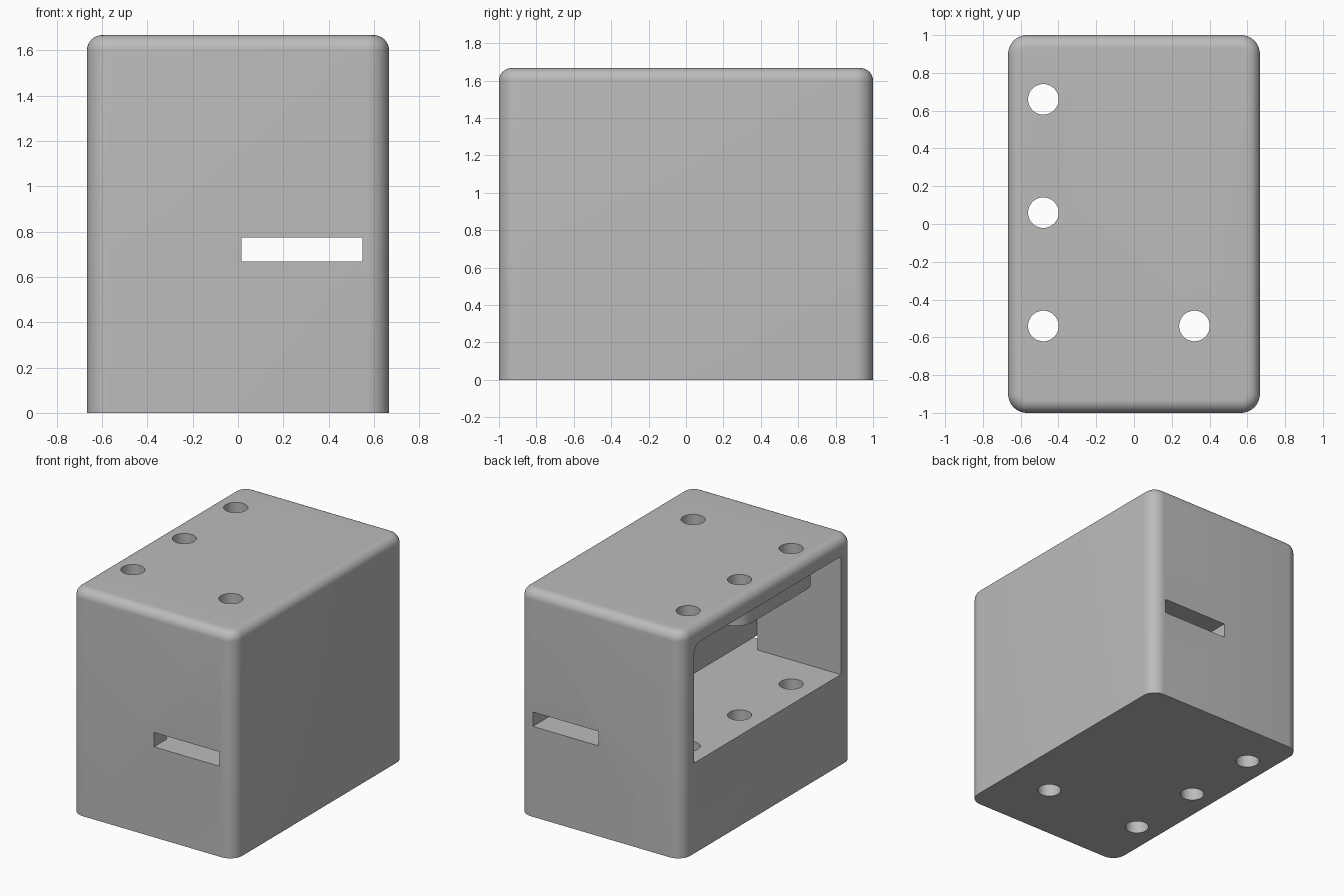
import bpy, bmesh, math

cube = bpy.data.objects.get("Cube")
if cube:
    bpy.data.objects.remove(cube, do_unlink=True)

grey = bpy.data.materials.new("plain_grey")
grey.use_nodes = True
grey.diffuse_color = (0.5, 0.5, 0.5, 1)
grey.node_tree.nodes["Principled BSDF"].inputs["Base Color"].default_value = grey.diffuse_color

W, D, H = 1.333, 2.0, 1.667
FLOOR, INNER = 0.667, 0.015
HOLE_X = -0.48


def make(name, bm):
    bmesh.ops.recalc_face_normals(bm, faces=bm.faces)
    mesh = bpy.data.meshes.new(name)
    bm.to_mesh(mesh)
    bm.free()
    mesh.materials.append(grey)
    ob = bpy.data.objects.new(name, mesh)
    bpy.context.collection.objects.link(ob)
    return ob


def box(lo, hi):
    bm = bmesh.new()
    bmesh.ops.create_cube(bm, size=1)
    for v in bm.verts:
        for i in range(3):
            v.co[i] = hi[i] if v.co[i] > 0 else lo[i]
    return bm


def round_edges(bm, pick, radius, segments):
    edges = [e for e in bm.edges if pick(*[v.co for v in e.verts])]
    bmesh.ops.bevel(bm, geom=edges, offset=radius, segments=segments,
                    profile=0.5, affect='EDGES', clamp_overlap=True)


def capsule(x, y0, y1, r, z0, z1, n=48):
    """Upright prism with round ends; a plain cylinder when y0 equals y1."""
    bm = bmesh.new()
    ring = []
    for i in range(n):
        a = 2 * math.pi * (i + 0.5) / n
        y = y1 if math.sin(a) > 0 else y0
        ring.append(bm.verts.new((x + r * math.cos(a), y + r * math.sin(a), z0)))
    base = bm.faces.new(ring)
    out = bmesh.ops.extrude_face_region(bm, geom=[base])
    for v in out["geom"]:
        if isinstance(v, bmesh.types.BMVert):
            v.co.z = z1
    return bm


def combine(target, tool, operation):
    tool.hide_render = True
    mod = target.modifiers.new(tool.name, 'BOOLEAN')
    mod.operation = operation
    mod.solver = 'EXACT'
    mod.object = tool
    bpy.context.view_layer.objects.active = target
    bpy.ops.object.modifier_apply(modifier=mod.name)
    bpy.data.objects.remove(tool, do_unlink=True)


# Housing: block with rounded upright edges and a rounded top rim
bm = box((-W / 2, -D / 2, 0), (W / 2, D / 2, H))
round_edges(bm, lambda a, b: abs(a.z - b.z) > 1, 0.1, 10)
round_edges(bm, lambda a, b: min(a.z, b.z) > H - 0.001, 0.067, 8)
housing = make("housing", bm)

# Side bay, open on one side
bm = box((-1, -0.853, FLOOR), (INNER + 0.001, 0.857, 1.538))
round_edges(bm, lambda a, b: min(a.y, b.y) > 0.8 and min(a.z, b.z) > 1.5, 0.07, 8)
combine(housing, make("side_bay", bm), 'DIFFERENCE')

# Flat slot running from front to back
combine(housing, make("slot", box((INNER, -1.2, FLOOR), (0.55, 1.2, 0.773))), 'DIFFERENCE')

# Long boss under the bay ceiling
combine(housing, make("ceiling_boss", capsule(HOLE_X, -0.54, 0.1, 0.13, 1.4, 1.58)), 'UNION')

# Screw holes through the full height
for x, y in ((HOLE_X, 0.66), (HOLE_X, 0.06), (HOLE_X, -0.54), (0.32, -0.54)):
    combine(housing, make("screw_hole", capsule(x, y, y, 0.081, -0.2, 2)), 'DIFFERENCE')

# Smooth the round surfaces, keep corners sharp
bpy.ops.object.select_all(action='DESELECT')
housing.select_set(True)
bpy.context.view_layer.objects.active = housing
bpy.ops.object.shade_smooth_by_angle(angle=math.radians(30))
